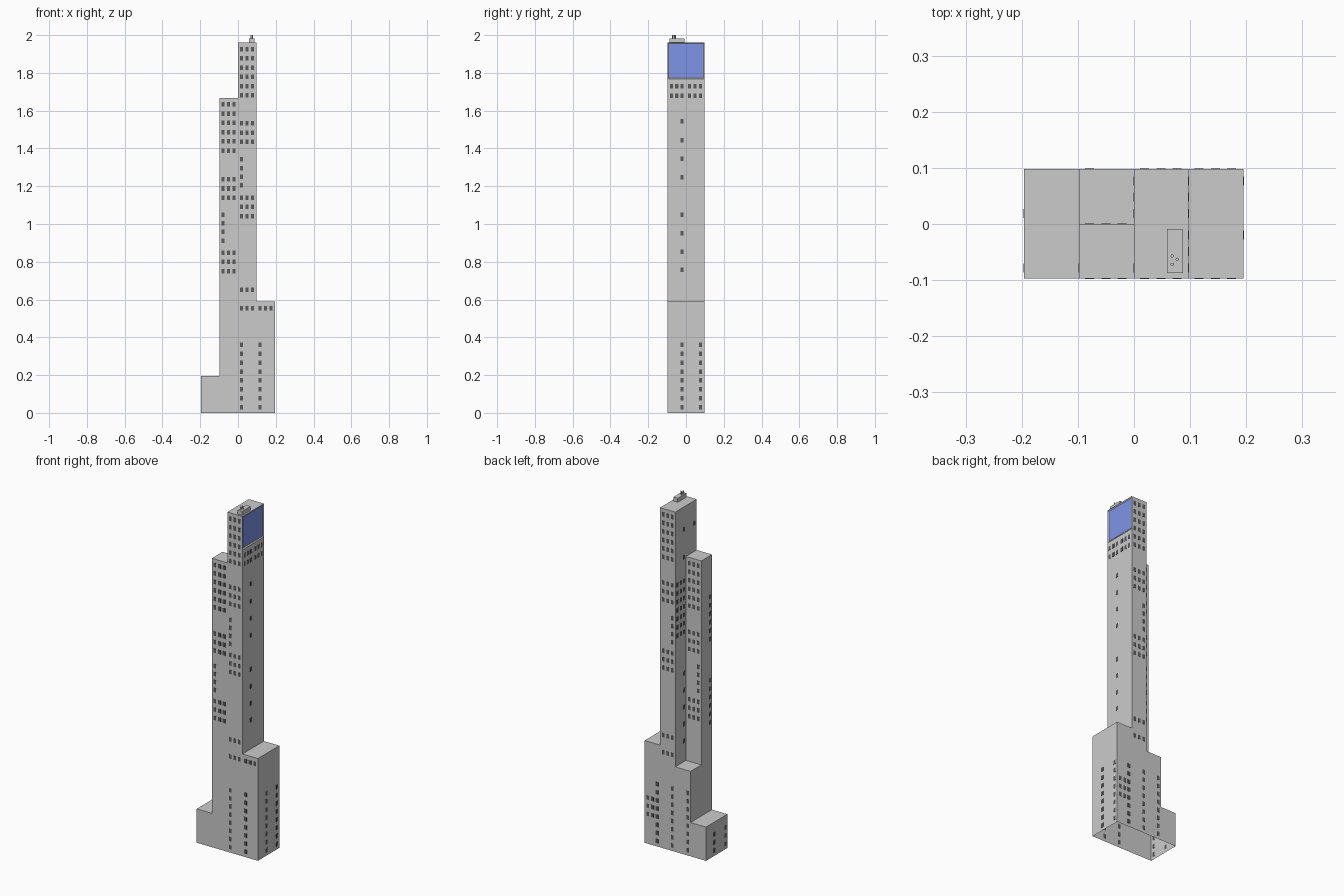
import bpy, bmesh
from mathutils import Matrix, Vector

if "Cube" in bpy.data.objects:
    bpy.data.objects.remove(bpy.data.objects["Cube"])

XS = [-0.196, -0.098, 0.0, 0.097, 0.195]
YS = [-0.097, 0.0, 0.098]
# roof height of each column, (front, back)
HEIGHTS = [(0.195, 0.195), (1.667, 0.49), (1.96, 1.96), (0.59, 0.59)]
PANEL_Z = 1.768


def finish(bm, name, color=None):
    bmesh.ops.remove_doubles(bm, verts=bm.verts, dist=1e-5)
    mesh = bpy.data.meshes.new(name)
    bm.to_mesh(mesh)
    bm.free()
    obj = bpy.data.objects.new(name, mesh)
    bpy.context.collection.objects.link(obj)
    if color:
        mat = bpy.data.materials.new(name)
        mat.diffuse_color = color
        mat.use_nodes = True
        mat.node_tree.nodes["Principled BSDF"].inputs["Base Color"].default_value = mat.diffuse_color
        mesh.materials.append(mat)
    return obj


def box(bm, lo, hi):
    lo, hi = Vector(lo), Vector(hi)
    m = Matrix.Translation((lo + hi) / 2) @ Matrix.Diagonal((*(hi - lo), 1))
    bmesh.ops.create_cube(bm, size=1, matrix=m)


def quad(bm, pts):
    return bm.faces.new([bm.verts.new(p) for p in pts])


def wall(bm, p, q, z0, z1):
    return quad(bm, [(*p, z0), (*q, z0), (*q, z1), (*p, z1)])


def height(i, j):
    return HEIGHTS[i][j] if 0 <= i < 4 and 0 <= j < 2 else 0.0


# Stepped tower: open-bottomed shell made from the height grid
bm = bmesh.new()
for i in range(4):
    for j in range(2):
        h = height(i, j)
        x0, x1, y0, y1 = XS[i], XS[i + 1], YS[j], YS[j + 1]
        c = [(x0, y0), (x1, y0), (x1, y1), (x0, y1)]
        quad(bm, [(*p, h) for p in c])
        for k, (di, dj) in enumerate([(0, -1), (1, 0), (0, 1), (-1, 0)]):
            low = height(i + di, j + dj)
            top = PANEL_Z if (i, di) == (2, 1) else h
            if top > low:
                wall(bm, c[k], c[(k + 1) % 4], low, top)
# Shallow recess for the panel near the top of the right side
f = wall(bm, (XS[3], YS[0]), (XS[3], YS[2]), PANEL_Z, 1.96)
bm.normal_update()
bmesh.ops.inset_region(bm, faces=[f], thickness=0.008, depth=0, use_boundary=True)
bmesh.ops.translate(bm, verts=f.verts, vec=(-0.005, 0, 0))
finish(bm, "tower_body")

# Blue panel
bm = bmesh.new()
box(bm, (0.090, -0.089, 1.776), (0.0935, 0.090, 1.952))
finish(bm, "blue_panel", (0.2, 0.30, 0.8, 1))

# Windows
bm = bmesh.new()
OFFS = [0.019, 0.048, 0.077]


def rows(top, n, step=0.049):
    return [top - step * k for k in range(n)]


def windows(axis, plane, start, cols, zs):
    """Grid of windows on a wall at axis=plane, in the module beginning at start."""
    for c in cols:
        u = start + OFFS[c]
        for z in zs:
            lo, hi = [0, 0, z - 0.012], [0, 0, z + 0.012]
            a, b = axis, 1 - axis
            lo[a], hi[a] = plane - 0.001, plane + 0.001
            lo[b], hi[b] = u - 0.008, u + 0.008
            box(bm, lo, hi)


ALL = (0, 1, 2)
LOW = rows(0.36, 8, 0.047)
# front and back share most of their layout
for y in (YS[0], YS[2]):
    windows(0 + 1, y, XS[2], ALL, rows(1.926, 6) + rows(1.533, 3) + rows(1.14, 3) + [0.653, 0.554])
    windows(1, y, XS[2], (0,), rows(1.342, 4, 0.046) + LOW)
    windows(1, y, XS[3], (0,), LOW)
windows(1, YS[0], XS[3], ALL, [0.554])
windows(1, YS[2], XS[3], (1, 2), LOW[2:5])
windows(1, YS[2], XS[1], (0,), LOW)
# second tower, front and its set-back rear wall
for y in (YS[0], YS[1]):
    windows(1, y, XS[1], ALL, rows(1.633, 6) + rows(1.237, 3) + rows(0.848, 3))
    windows(1, y, XS[1], (0,), rows(1.05, 4, 0.046))
# right side
for y in YS[:2]:
    windows(0, XS[3], y, ALL, [1.73, 1.68])
    windows(0, XS[4], y, (2,), LOW)
windows(0, XS[3], YS[0], (2,), [1.544, 1.443, 1.345, 1.247, 1.05, 0.952, 0.854, 0.758])
# left side
windows(0, XS[2], YS[1], ALL, rows(1.533, 7))
windows(0, XS[2], YS[1], (0,), [1.83, 1.67] + rows(1.0, 5, 0.098))
windows(0, XS[2], YS[0], (0,), [1.83])
windows(0, XS[1], YS[0], (0,), rows(1.43, 6) + rows(0.95, 6))
for y in YS[:2]:
    windows(0, XS[0], y, (0,), LOW[5:])
finish(bm, "windows", (0.1, 0.1, 0.1, 1))

# Rooftop housing
bm = bmesh.new()
box(bm, (0.059, -0.087, 1.955), (0.087, -0.009, 1.983))
finish(bm, "roof_housing")

# Vent pipes
bm = bmesh.new()
for x, y in [(0.068, -0.057), (0.068, -0.072), (0.077, -0.063)]:
    bmesh.ops.create_cone(bm, cap_ends=True, segments=8, radius1=0.003, radius2=0.003,
                          depth=0.02, matrix=Matrix.Translation((x, y, 1.99)))
finish(bm, "roof_pipes")
